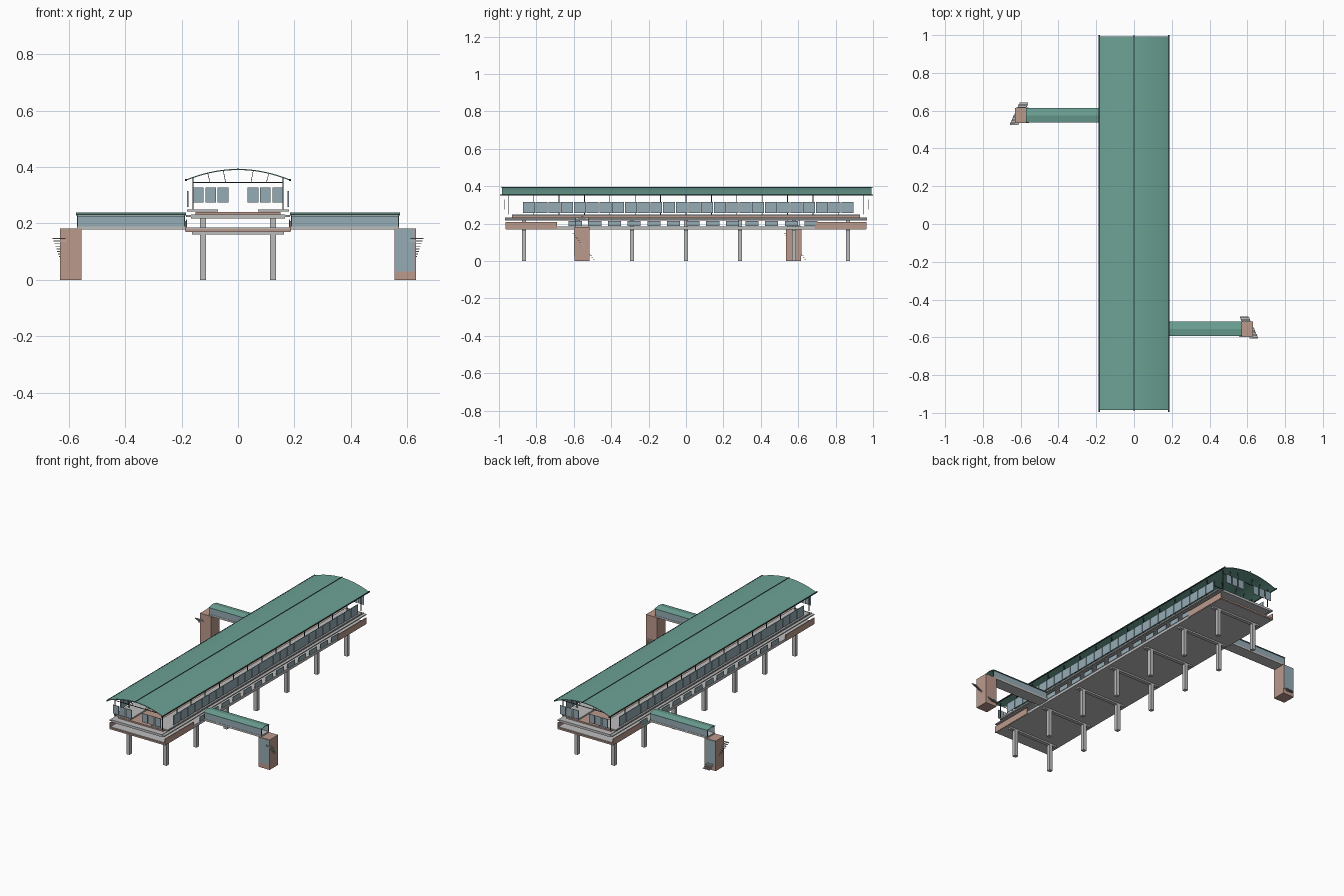
import bpy, bmesh, math
from mathutils import Vector

if "Cube" in bpy.data.objects:
    bpy.data.objects.remove(bpy.data.objects["Cube"])


def material(name, r, g, b):
    m = bpy.data.materials.new(name)
    m.diffuse_color = (r, g, b, 1)
    m.use_nodes = True
    m.node_tree.nodes["Principled BSDF"].inputs["Base Color"].default_value = m.diffuse_color
    return m


TEAL = material("teal_roofing", 0.15, 0.36, 0.30)
GLASS = material("blue_grey_glass", 0.30, 0.41, 0.46)
BRICK = material("brown_brick", 0.50, 0.32, 0.265)
CONCRETE = material("grey_concrete", 0.50, 0.51, 0.50)
STEEL = material("dark_steel", 0.035, 0.06, 0.06)


def finish(name, bm, mat):
    bmesh.ops.recalc_face_normals(bm, faces=bm.faces)
    me = bpy.data.meshes.new(name)
    bm.to_mesh(me)
    bm.free()
    me.materials.append(mat)
    ob = bpy.data.objects.new(name, me)
    bpy.context.collection.objects.link(ob)
    return ob


def add_box(bm, x0, x1, y0, y1, z0, z1):
    v = [bm.verts.new((x, y, z)) for x in (x0, x1) for y in (y0, y1) for z in (z0, z1)]
    for f in ((0, 1, 3, 2), (4, 6, 7, 5), (0, 4, 5, 1), (2, 3, 7, 6), (0, 2, 6, 4), (1, 5, 7, 3)):
        bm.faces.new([v[i] for i in f])


def boxes(name, mat, items):
    bm = bmesh.new()
    for b in items:
        x0, x1 = sorted(b[:2])
        add_box(bm, x0, x1, *b[2:])
    return finish(name, bm, mat)


def add_prism(bm, profile, y0, y1):
    """Extrude a closed (x, z) outline along y."""
    a = [bm.verts.new((x, y0, z)) for x, z in profile]
    b = [bm.verts.new((x, y1, z)) for x, z in profile]
    n = len(a)
    for i in range(n):
        j = (i + 1) % n
        bm.faces.new((a[i], a[j], b[j], b[i]))
    bm.faces.new(a)
    bm.faces.new(b[::-1])


def mirrored(x0, x1, *rest):
    return [(x0, x1, *rest), (-x1, -x0, *rest)]


# Piers: seven pairs of columns with cross beams
pier_y = [0.289 * i for i in range(-3, 4)]
boxes("pier_columns", CONCRETE,
      [b for y in pier_y for b in mirrored(0.113, 0.135, y - 0.011, y + 0.011, 0, 0.165)])
boxes("pier_cross_beams", CONCRETE,
      [(-0.163, 0.163, y - 0.011, y + 0.011, 0.16, 0.170) for y in pier_y])

# Concourse level: floor, brick end walls, small windows
boxes("concourse_floor", CONCRETE, [(-0.184, 0.184, -0.962, 0.962, 0.169, 0.185)])
boxes("concourse_end_lips", BRICK,
      [(-0.184, 0.184, s * 0.964 - 0.002, s * 0.964 + 0.002, 0.172, 0.181) for s in (-1, 1)])
boxes("concourse_brick_walls", BRICK,
      [b for y0, y1 in ((-0.966, -0.69), (0.69, 0.966))
       for b in mirrored(0.182, 0.187, y0, y1, 0.171, 0.209)])
boxes("concourse_windows", GLASS,
      [b for i in range(13) for b in mirrored(0.181, 0.185, -0.627 + i * 0.105,
                                              -0.557 + i * 0.105, 0.187, 0.214)])

# Track level: slab, brick track bed, platforms
boxes("track_slab", CONCRETE, [(-0.167, 0.167, -0.968, 0.968, 0.218, 0.232)])
boxes("track_slab_edges", CONCRETE, mirrored(0.167, 0.184, -0.968, 0.968, 0.223, 0.229))
boxes("track_bed", BRICK, [(-0.15, 0.15, -0.93, 0.93, 0.232, 0.240)])
boxes("platforms", CONCRETE, mirrored(0.07, 0.18, -0.93, 0.93, 0.242, 0.250))
boxes("slab_supports", CONCRETE,
      [b for y in pier_y for b in mirrored(0.113, 0.135, y - 0.011, y + 0.011, 0.185, 0.218)])

# Platform windows along the sides and at both ends
boxes("platform_side_windows", GLASS,
      [b for i in range(26) for b in mirrored(0.176, 0.180, -0.872 + i * 0.0681,
                                              -0.872 + i * 0.0681 + 0.064, 0.258, 0.315)])
boxes("platform_end_windows", GLASS,
      [b for y in (-0.969, 0.978) for x in (0.034, 0.078, 0.122)
       for b in mirrored(x, x + 0.038, y - 0.0015, y + 0.0015, 0.275, 0.328)])


# Arched main roof
def arch(x):
    return 0.355 + 0.038 * (1 - (x / 0.185) ** 2)


xs = [-0.185 + 0.37 * i / 24 for i in range(25)]
bm = bmesh.new()
add_prism(bm, [(x, arch(x)) for x in xs] + [(x, arch(x) - 0.004) for x in reversed(xs)], -0.985, 0.992)
roof = finish("main_roof", bm, TEAL)
bpy.context.view_layer.objects.active = roof
roof.select_set(True)
bpy.ops.object.shade_smooth_by_angle(angle=math.radians(30))
boxes("roof_ridge", STEEL, [(-0.0015, 0.0015, -0.99, 1.0, 0.392, 0.396)])
boxes("roof_gutters", STEEL, mirrored(0.181, 0.187, -0.995, 1.0, 0.351, 0.357))

# Roof frames: posts, ties and slanted struts
frame_y = [-0.95 + 1.9 * i / 14 for i in range(15)]
boxes("roof_posts", STEEL,
      [b for y in frame_y for b in mirrored(0.158, 0.162, y - 0.002, y + 0.002, 0.25, arch(0.16) - 0.002)])
boxes("roof_ties", STEEL,
      [(-0.16, 0.16, y - 0.0015, y + 0.0015, 0.344, 0.347) for y in frame_y])
bm = bmesh.new()
for y in frame_y:
    for s in (-1, 1):
        for x in (0.045, 0.10):
            p, q = s * x, s * (x + 0.008)
            add_prism(bm, [(p, 0.346), (p + 0.002, 0.346), (q + 0.002, arch(q) - 0.003), (q, arch(q) - 0.003)],
                      y - 0.001, y + 0.001)
finish("roof_struts", bm, STEEL)


# Footbridges with brick stair towers: side s, y range, glazed face direction g
def footbridge(label, s, y0, y1, g):
    ym = (y0 + y1) / 2
    boxes(label + "_bridge_floor", CONCRETE, [(s * 0.184, s * 0.571, y0 + 0.002, y1 - 0.002, 0.179, 0.19)])
    boxes(label + "_bridge_glass", GLASS,
          [(s * 0.19, s * 0.569, y - 0.0015, y + 0.0015, 0.19, 0.226) for y in (y0 + 0.005, y1 - 0.005)])
    boxes(label + "_bridge_posts", STEEL,
          [(s * x - 0.0015, s * x + 0.0015, y - 0.002, y + 0.002, 0.19, 0.232)
           for x in (0.19, 0.569) for y in (y0 + 0.005, y1 - 0.005)])
    # shallow gabled roof
    bm = bmesh.new()
    ends = []
    for x in (s * 0.184, s * 0.573):
        ends.append([bm.verts.new((x, y, z)) for y, z in
                     ((y0, 0.231), (ym, 0.238), (y1, 0.231), (y1, 0.228), (ym, 0.235), (y0, 0.228))])
    a, b = ends
    for i in range(6):
        j = (i + 1) % 6
        bm.faces.new((a[i], a[j], b[j], b[i]))
    for e in ends:
        bm.faces.new((e[0], e[1], e[4], e[5]))
        bm.faces.new((e[1], e[2], e[3], e[4]))
    finish(label + "_bridge_roof", bm, TEAL)
    # tower with one glazed face
    boxes(label + "_stair_tower", BRICK, [(s * 0.555, s * 0.63, y0 - 0.002, y1 + 0.002, 0, 0.182)])
    yf = y0 - 0.003 if g < 0 else y1 + 0.003
    boxes(label + "_tower_glass", GLASS, [(s * 0.558, s * 0.626, yf - 0.001, yf + 0.001, 0.03, 0.18)])
    # diagonal flight of thin steps passing through the tower
    n = 16
    bm = bmesh.new()
    for i in range(n):
        t = i / (n - 1)
        xr, y, z = 0.657 - 0.05 * t, y0 - 0.012 + 0.108 * t, 0.147 - 0.137 * t
        xa, xb = sorted((s * (xr - 0.046), s * xr))
        add_box(bm, xa, xb, y, y + 0.009, z - 0.002, z + 0.001)
    finish(label + "_stair_steps", bm, CONCRETE)


footbridge("right", 1, -0.594, -0.517, -1)
footbridge("left", -1, 0.537, 0.613, 1)
